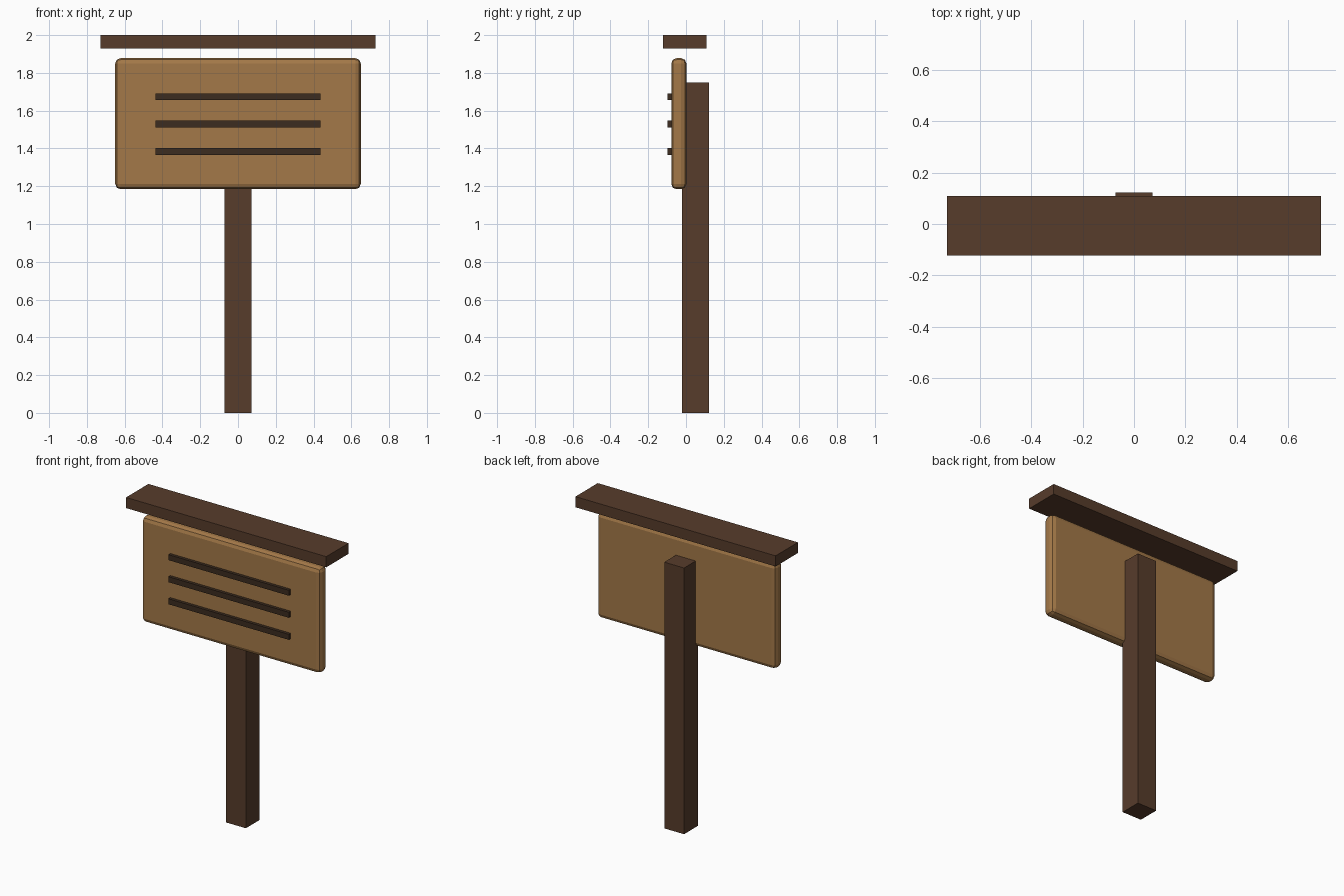
import bpy

if "Cube" in bpy.data.objects:
    bpy.data.objects.remove(bpy.data.objects["Cube"])


def material(name, rgb):
    m = bpy.data.materials.new(name)
    m.diffuse_color = (*rgb, 1)
    m.use_nodes = True
    m.node_tree.nodes["Principled BSDF"].inputs["Base Color"].default_value = m.diffuse_color
    return m


def box(name, lo, hi, mat, bevel=0):
    size = [b - a for a, b in zip(lo, hi)]
    mid = [(a + b) / 2 for a, b in zip(lo, hi)]
    bpy.ops.mesh.primitive_cube_add(size=1, location=mid)
    ob = bpy.context.object
    ob.name = name
    ob.scale = size
    bpy.ops.object.transform_apply(location=False, rotation=False, scale=True)
    ob.data.materials.append(mat)
    if bevel:
        mod = ob.modifiers.new("rounded_edges", 'BEVEL')
        mod.width = bevel
        mod.segments = 2
    return ob


dark_wood = material("dark_wood", (0.095, 0.045, 0.024))
light_wood = material("light_wood", (0.37, 0.19, 0.065))
ink = material("dark_lines", (0.045, 0.025, 0.014))

# Square post standing behind the board
box("post", (-0.072, -0.021, 0), (0.072, 0.123, 1.75), dark_wood)

# Rounded sign board
box("sign_board", (-0.65, -0.078, 1.184), (0.65, 0.002, 1.878), light_wood, 0.028)

# Three raised strips on the board face
for i, z in enumerate((1.384, 1.529, 1.674)):
    box(f"line_strip_{i + 1}", (-0.438, -0.098, z - 0.018), (0.438, -0.068, z + 0.018), ink)

# Flat roof plank above the board
box("roof_plank", (-0.728, -0.123, 1.93), (0.728, 0.109, 2.0), dark_wood)
